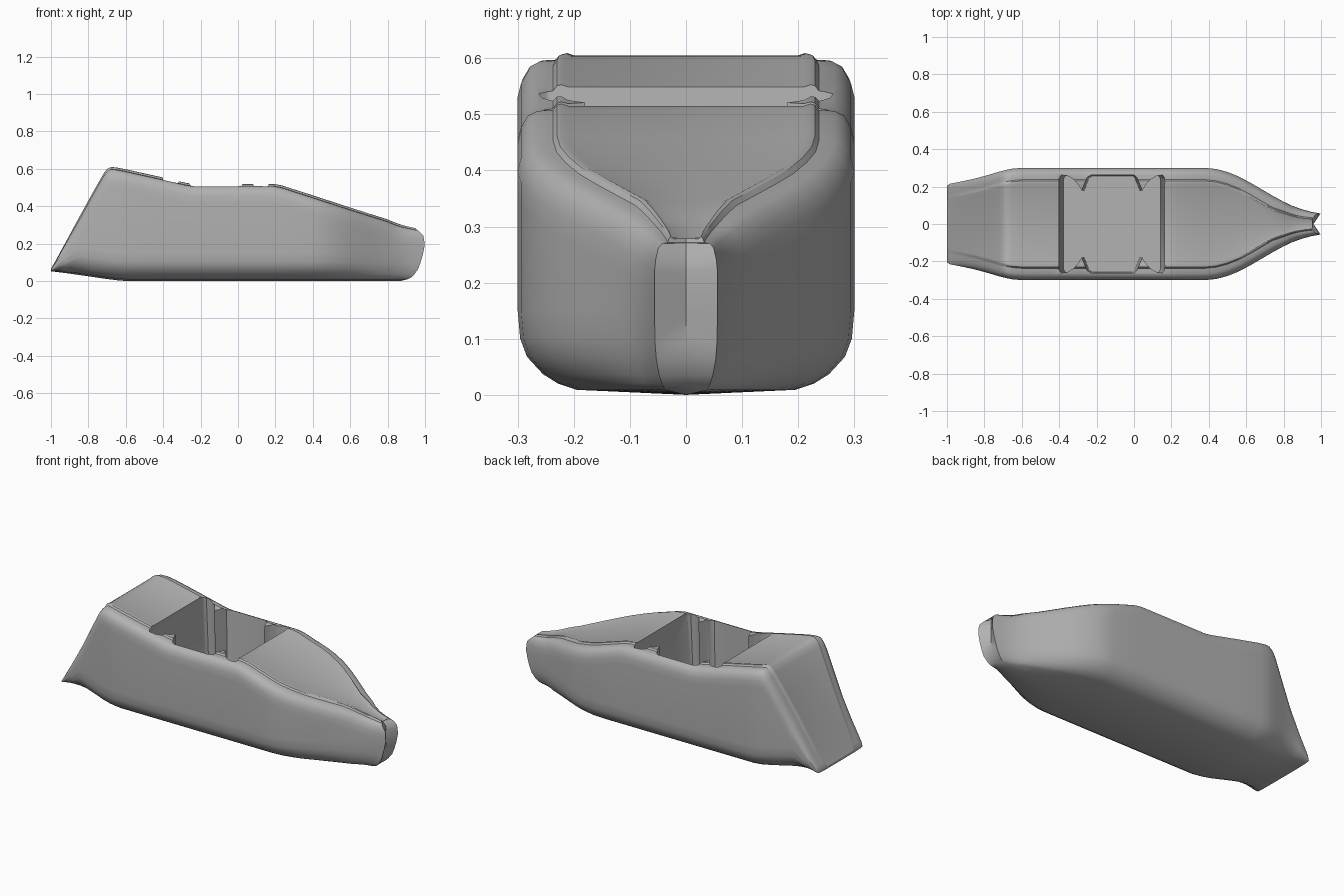
import bpy, bmesh

if "Cube" in bpy.data.objects:
    bpy.data.objects.remove(bpy.data.objects["Cube"])

grey = bpy.data.materials.new("hull grey")
grey.diffuse_color = (0.45, 0.45, 0.45, 1)
grey.use_nodes = True
grey.node_tree.nodes["Principled BSDF"].inputs["Base Color"].default_value = grey.diffuse_color


def lerp_table(table, t):
    for (a, va), (b, vb) in zip(table, table[1:]):
        if t <= b:
            return va + (vb - va) * max(0, (t - a) / (b - a))
    return table[-1][1]


def finish(name, bm):
    bmesh.ops.remove_doubles(bm, verts=bm.verts, dist=1e-5)
    bmesh.ops.recalc_face_normals(bm, faces=bm.faces)
    me = bpy.data.meshes.new(name)
    bm.to_mesh(me)
    bm.free()
    me.materials.append(grey)
    ob = bpy.data.objects.new(name, me)
    bpy.context.collection.objects.link(ob)
    return ob


# Hull stations: x, half width, keel height, deck height
STATIONS = [
    (-1.0, .205, .052, .066), (-.985, .215, .05, .09), (-.92, .228, .042, .208),
    (-.85, .243, .032, .335), (-.78, .262, .022, .462), (-.72, .28, .013, .568),
    (-.70, .285, .010, .595), (-.68, .29, .008, .605), (-.65, .296, .004, .603),
    (-.60, .30, 0, .593), (-.45, .30, 0, .56), (-.28, .30, 0, .521),
    (-.24, .30, 0, .515), (.19, .30, 0, .515), (.23, .30, 0, .508),
    (.38, .30, 0, .46), (.44, .294, 0, .44), (.50, .278, 0, .421),
    (.56, .254, 0, .401), (.62, .222, 0, .382), (.68, .187, 0, .363),
    (.74, .152, 0, .344), (.80, .119, 0, .325), (.85, .096, 0, .31),
    (.90, .078, 0, .298), (.95, .065, 0, .288), (1.0, .056, 0, .278)]

# How far forward the rounded bow reaches at each height
BOW = [(0, .87), (.012, .92), (.05, .958), (.12, .984), (.2, 1.0), (.245, .99), (.29, .94)]
NOTCH = [(0, 0), (.04, .005), (.12, .025), (.2, .04), (.28, .025)]


def section(x, w, zb, zt):
    """Half section from keel to deck centre: bilge, side, shoulder, groove, deck."""
    s = min(1, (zt - zb) / .3)
    k = min(1, w / .15)
    pts = [(0, zb), (.65 * w, zb + .009 * s), (.76 * w, zb + .02 * s),
           (.85 * w, zb + .037 * s), (.945 * w, zb + .068 * s), (.985 * w, zb + .1 * s),
           (w, zb + .15 * s), (w, zt - .10 * s), (w, zt - .062 * s),
           (w - .006 * k, zt - .038 * s), (w - .018 * k, zt - .018 * s),
           (w - .035 * k, zt - .009 * s), (w - .055 * k, zt - .008 * s),
           (w - .063 * k, zt - .007 * s), (w - .07 * k, zt + .002 * s),
           (w - .078 * k, zt + .004 * s), (w - .09 * k, zt), (0, zt)]
    out = []
    for y, z in pts:
        px = x
        if x > .8:
            px = .8 + (x - .8) * (lerp_table(BOW, z) - .8) / .2
        out.append((px, y, z))
    return out


bm = bmesh.new()
rows = [section(*st) for st in STATIONS]
n = len(rows[0])
for side in (1, -1):
    grid = [[bm.verts.new((x, side * y, z)) for x, y, z in r] for r in rows]
    for a, b in zip(grid, grid[1:]):
        for i in range(n - 1):
            bm.faces.new((a[i], a[i + 1], b[i + 1], b[i]))
    # Stern edge and notched bow, closed towards the centre line
    for r, bow in ((grid[0], False), (grid[-1], True)):
        mid = [r[0]]
        for v in r[1:-1]:
            depth = lerp_table(NOTCH, v.co.z) if bow else 0
            mid.append(bm.verts.new((v.co.x - depth, 0, v.co.z)))
        mid.append(r[-1])
        for i in range(n - 1):
            f = [r[i], r[i + 1], mid[i + 1], mid[i]]
            bm.faces.new(list(dict.fromkeys(f)))
hull = finish("hull", bm)

# Cockpit cutter: outline with two pointed ribs on each side, walls tapering down
half = [(-.40, .245), (-.388, .262), (-.355, .257), (-.32, .235), (-.295, .205),
        (-.28, .18), (-.265, .215), (-.25, .25), (-.23, .262), (0, .262),
        (.015, .25), (.03, .215), (.045, .18), (.06, .205), (.085, .235),
        (.12, .257), (.153, .262), (.165, .245)]
outline = half + [(x, -y) for x, y in reversed(half)]
FLOOR, RIM, TOP = .05, .53, .8
bm = bmesh.new()
rings = []
for z in (FLOOR, TOP):
    t = .08 * (z - RIM) / (RIM - FLOOR)
    rings.append([bm.verts.new((-.1175 + (x + .1175) * (1 + t), y * (1 + t * .2), z))
                  for x, y in outline])
m = len(outline)
for i in range(m):
    j = (i + 1) % m
    bm.faces.new((rings[0][i], rings[0][j], rings[1][j], rings[1][i]))
bm.faces.new(rings[0])
bm.faces.new(rings[1])
cutter = finish("cockpit_cutter", bm)
cutter.hide_render = True

mod = hull.modifiers.new("cockpit", 'BOOLEAN')
mod.operation = 'DIFFERENCE'
mod.solver = 'EXACT'
mod.object = cutter
bpy.context.view_layer.objects.active = hull
hull.select_set(True)
cutter.select_set(False)
bpy.ops.object.modifier_apply(modifier=mod.name)
bpy.data.objects.remove(cutter)
bpy.ops.object.shade_smooth_by_angle(angle=0.6)
